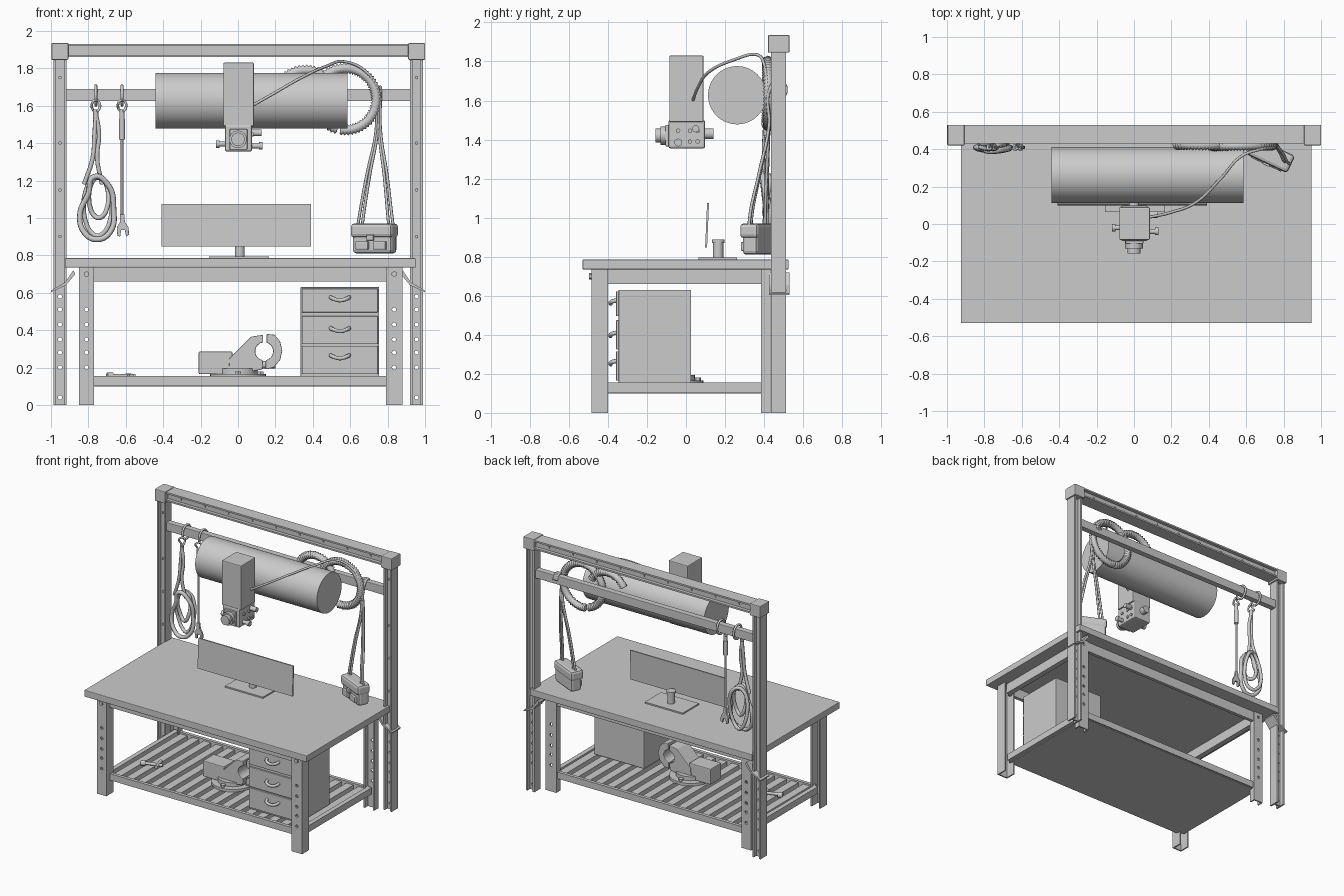
import bpy, bmesh, math
from mathutils import Vector, Matrix
from math import sin, cos, pi, radians

def add(name, bm, bevel=0.0, smooth=False):
    bmesh.ops.recalc_face_normals(bm, faces=bm.faces[:])
    me = bpy.data.meshes.new(name)
    bm.to_mesh(me)
    bm.free()
    ob = bpy.data.objects.new(name, me)
    bpy.context.collection.objects.link(ob)
    if bevel:
        m = ob.modifiers.new("bevel", 'BEVEL')
        m.width, m.segments = bevel, 2
    if smooth:
        bpy.ops.object.select_all(action='DESELECT')
        ob.select_set(True)
        bpy.context.view_layer.objects.active = ob
        bpy.ops.object.shade_smooth_by_angle(angle=radians(35))
    return ob

def box_bm(bm, x0, x1, y0, y1, z0, z1):
    mat = Matrix.Translation(((x0+x1)/2, (y0+y1)/2, (z0+z1)/2)) @ Matrix.Diagonal((x1-x0, y1-y0, z1-z0, 1))
    bmesh.ops.create_cube(bm, size=1, matrix=mat)

def boxes(name, dims, bevel=0.0):
    bm = bmesh.new()
    for d in dims:
        box_bm(bm, *d)
    return add(name, bm, bevel)

def cyls(name, items, n=24):
    """items: (start, end, radius)"""
    bm = bmesh.new()
    for p, q, r in items:
        p, q = Vector(p), Vector(q)
        mat = Matrix.Translation((p+q)/2) @ (q-p).to_track_quat('Z', 'Y').to_matrix().to_4x4()
        bmesh.ops.create_cone(bm, cap_ends=True, segments=n, radius1=r, radius2=r, depth=(q-p).length, matrix=mat)
    return add(name, bm, smooth=True)

def prism(name, pts, axis, t0, t1, bevel=0.0):
    put = {'x': lambda a, b, t: (t, a, b), 'y': lambda a, b, t: (a, t, b), 'z': lambda a, b, t: (a, b, t)}[axis]
    bm = bmesh.new()
    f = bm.faces.new([bm.verts.new(put(a, b, t0)) for a, b in pts])
    e = bmesh.ops.extrude_face_region(bm, geom=[f])
    d = Vector(put(0, 0, t1-t0))
    bmesh.ops.translate(bm, vec=d, verts=[v for v in e['geom'] if isinstance(v, bmesh.types.BMVert)])
    return add(name, bm, bevel)

def tube(name, pts, r, cyclic=False, radii=None):
    cu = bpy.data.curves.new(name, 'CURVE')
    cu.dimensions, cu.bevel_depth, cu.bevel_resolution, cu.use_fill_caps = '3D', r, 2, True
    cu.resolution_u = 8
    sp = cu.splines.new('POLY' if radii else 'BEZIER')
    if radii:
        sp.points.add(len(pts)-1)
        for p, c, k in zip(sp.points, pts, radii):
            p.co, p.radius = (*c, 1), k
    else:
        sp.bezier_points.add(len(pts)-1)
        for p, c in zip(sp.bezier_points, pts):
            p.co, p.handle_left_type, p.handle_right_type = c, 'AUTO', 'AUTO'
    sp.use_cyclic_u = cyclic
    ob = bpy.data.objects.new(name, cu)
    bpy.context.collection.objects.link(ob)
    bpy.ops.object.select_all(action='DESELECT')
    ob.select_set(True)
    bpy.context.view_layer.objects.active = ob
    bpy.ops.object.convert(target='MESH')
    return bpy.context.view_layer.objects.active

def holes(ob, spots, y0, y1, r=0.011):
    cut = cyls("hole_cutter", [((x, y0, z), (x, y1, z), r) for x, z in spots], 12)
    m = ob.modifiers.new("holes", 'BOOLEAN')
    m.operation, m.object, m.solver = 'DIFFERENCE', cut, 'EXACT'
    bpy.context.view_layer.update()
    bpy.context.view_layer.objects.active = ob
    bpy.ops.object.modifier_apply(modifier=m.name)
    bpy.data.objects.remove(cut)

def h_profile(a0, a1, b0, b1, t, w):
    m = (b0+b1)/2
    return [(a0, b0), (a0+t, b0), (a0+t, m-w), (a1-t, m-w), (a1-t, b0), (a1, b0),
            (a1, b1), (a1-t, b1), (a1-t, m+w), (a0+t, m+w), (a0+t, b1), (a0, b1)]

def u_profile(x0, x1, yweb, yopen, t):
    s = t if yopen > yweb else -t
    return [(x0, yweb), (x1, yweb), (x1, yopen), (x1-t, yopen), (x1-t, yweb+s), (x0+t, yweb+s), (x0+t, yopen), (x0, yopen)]

# Table top and the apron under it
boxes("table_top", [(-0.925, 0.95, -0.53, 0.525, 0.735, 0.785)], 0.004)
boxes("apron", [(-0.80, 0.82, -0.44, -0.415, 0.66, 0.735), (-0.80, 0.82, 0.40, 0.425, 0.66, 0.735),
                (-0.83, -0.79, -0.42, 0.41, 0.66, 0.735), (0.81, 0.85, -0.42, 0.41, 0.66, 0.735)])

# Legs: folded channels with adjustment holes
zs = [0.20, 0.28, 0.35, 0.43, 0.51, 0.70]
for side, x0, x1 in (("left", -0.85, -0.77), ("right", 0.79, 0.88)):
    xm = (x0+x1)/2
    leg = prism("front_leg_"+side, u_profile(x0, x1, -0.485, -0.40, 0.01), 'z', 0, 0.735)
    holes(leg, [(xm, z) for z in zs], -0.52, -0.46)
    cyls("leg_bolt_"+side, [((xm, -0.497, 0.70), (xm, -0.47, 0.70), 0.016)], 6)
    leg = prism("back_leg_"+side, u_profile(x0, x1, 0.432, 0.385, 0.01), 'z', 0, 0.735)
    holes(leg, [(xm, z) for z in zs], 0.41, 0.45)

# Rear frame: uprights, beam, corner blocks, sloped flaps
for side, x0, x1, s in (("left", -0.987, -0.917, -1), ("right", 0.92, 0.99, 1)):
    xm = (x0+x1)/2
    up = prism("upright_"+side, h_profile(x0, x1, 0.435, 0.512, 0.013, 0.007), 'z', 0, 1.87)
    holes(up, [(xm, z) for z in (0.04, 0.2, 0.28, 0.35, 0.43, 0.51, 0.58)], 0.44, 0.50)
    cyls("upright_bolts_"+side, [((xm, 0.455, z), (xm, 0.47, z), 0.009) for z in (0.9, 1.15, 1.4, 1.75)], 10)
    boxes("corner_block_"+side, [(xm-0.045, xm+0.045, 0.42, 0.53, 1.845, 1.935)], 0.005)
    prism("flap_"+side, [(s*0.87, 0.70), (s*0.92, 0.64), (s*1.0, 0.603), (s*1.0, 0.612), (s*0.925, 0.655), (s*0.88, 0.72)],
          'y', 0.425, 0.53)
prism("top_beam", [(b, a) for a, b in h_profile(1.86, 1.93, 0.43, 0.53, 0.012, 0.025)], 'x', -0.93, 0.93)
cyls("beam_bolts", [((x/10, 0.448, 1.895), (x/10, 0.512, 1.895), 0.008) for x in range(-8, 9, 2)], 10)
boxes("hanging_bar", [(-0.925, 0.925, 0.45, 0.495, 1.625, 1.69)], 0.004)

# Lower shelf with ribs
boxes("shelf", [(-0.79, 0.81, -0.42, 0.41, 0.10, 0.112), (-0.79, 0.81, -0.44, -0.415, 0.105, 0.155),
                (-0.79, 0.81, 0.395, 0.42, 0.105, 0.155), (-0.82, -0.785, -0.42, 0.41, 0.105, 0.155),
                (0.805, 0.84, -0.42, 0.41, 0.105, 0.155)])
boxes("shelf_ribs", [(x-0.03, x+0.03, -0.41, 0.39, 0.112, 0.145) for x in [-0.73+i*0.1 for i in range(16)]])

# Drawer cabinet
boxes("cabinet", [(0.335, 0.755, -0.345, 0.026, 0.15, 0.63)], 0.003)
for i, (z0, z1, zh) in enumerate(((0.165, 0.315, 0.255), (0.325, 0.475, 0.40), (0.495, 0.622, 0.565))):
    boxes(f"drawer_{i}", [(0.342, 0.748, -0.358, -0.34, z0, z1)], 0.003)
    tube(f"drawer_handle_{i}", [(0.495, -0.35, zh+0.012), (0.505, -0.38, zh+0.005), (0.545, -0.386, zh-0.006),
                                (0.585, -0.38, zh+0.005), (0.595, -0.35, zh+0.012)], 0.011)

# Vise
cyls("vise_base", [((0, -0.06, 0.145), (0, -0.06, 0.165), 0.15), ((0, -0.06, 0.165), (0, -0.06, 0.195), 0.105)], 32)
boxes("vise_slide", [(-0.21, -0.03, -0.125, 0.005, 0.165, 0.285)], 0.006)
c = (0.14, 0.287)
arc = lambda r, a, b, n: [(c[0]+r*cos(radians(a+(b-a)*i/n)), c[1]+r*sin(radians(a+(b-a)*i/n))) for i in range(n+1)]
prism("vise_body", [(-0.05, 0.18), (-0.045, 0.25), (0.07, 0.365), (0.135, 0.375)] + arc(0.048, 97, 263, 9)
      + [(0.13, 0.19), (0.05, 0.175)], 'y', -0.13, 0.01, 0.004)
prism("vise_jaw", arc(0.048, -80, 75, 9) + [(0.153, 0.38), (0.195, 0.375), (0.225, 0.34), (0.237, 0.29), (0.225, 0.24),
      (0.19, 0.20), (0.148, 0.19)], 'y', -0.12, 0.0, 0.004)
cyls("vise_bolts", [((x, -0.06+y, 0.16), (x, -0.06+y, 0.18), 0.018) for x, y in ((-.12, 0), (.12, 0), (0, .12), (0, -.12))], 6)
cyls("vise_screw", [((0.10, -0.06, 0.215), (0.2, -0.06, 0.215), 0.02)])

# Small loose tool lying on the shelf
cyls("loose_tool", [((-0.68, -0.16, 0.155), (-0.55, -0.12, 0.155), 0.011), ((-0.57, -0.17, 0.155), (-0.60, -0.07, 0.155), 0.012),
                    ((-0.70, -0.165, 0.153), (-0.67, -0.155, 0.153), 0.02)], 12)

# Monitor
prism("monitor_panel", [(0.098, 0.848), (0.108, 0.848), (0.118, 1.075), (0.108, 1.075)], 'x', -0.41, 0.39)
boxes("monitor_base", [(-0.155, 0.165, 0.065, 0.26, 0.785, 0.795)])
cyls("monitor_post", [((0.01, 0.165, 0.79), (0.01, 0.165, 0.875), 0.026), ((0.01, 0.165, 0.87), (0.01, 0.165, 0.887), 0.033)])

# Large drum and the tool head in front of it
cyls("drum", [((-0.44, 0.262, 1.627), (0.585, 0.262, 1.627), 0.149)], 64)
boxes("head_column", [(-0.078, 0.085, -0.085, 0.09, 1.49, 1.83)], 0.006)
boxes("head_housing", [(-0.07, 0.075, -0.09, 0.098, 1.355, 1.50)], 0.01)
boxes("head_plate", [(-0.045, 0.05, -0.105, -0.085, 1.365, 1.475)], 0.004)
cyls("head_nozzle", [((0, -0.13, 1.42), (0, -0.09, 1.42), 0.047), ((0, -0.157, 1.42), (0, -0.12, 1.42), 0.036)])
cyls("head_knobs", [((0, 0.09, 1.43), (0, 0.14, 1.43), 0.027), ((-0.1, -0.02, 1.395), (-0.06, -0.02, 1.395), 0.013),
                    ((-0.118, -0.02, 1.395), (-0.098, -0.02, 1.395), 0.02), ((0.07, 0.05, 1.455), (0.125, 0.05, 1.455), 0.018),
                    ((0.07, -0.04, 1.385), (0.115, -0.04, 1.385), 0.014), ((0.112, -0.04, 1.385), (0.13, -0.04, 1.385), 0.02)]
     + [((0.07, y, z), (0.084, y, z), 0.011) for y in (-0.04, 0.02, 0.06) for z in (1.39, 1.445)], 16)
tube("cable", [(0.075, 0.035, 1.60), (0.19, 0.06, 1.665), (0.33, 0.115, 1.745), (0.47, 0.25, 1.81), (0.57, 0.36, 1.835),
               (0.68, 0.40, 1.785), (0.755, 0.415, 1.66), (0.74, 0.42, 1.55)], 0.008)

# Ribbed hoses looped on the bar
def hose(name, cx, cz, r, a0, a1, y0, y1):
    n = 2*int(r*radians(a1-a0)/0.017)
    pts = [(cx+r*cos(radians(a0+(a1-a0)*i/n)), y0+(y1-y0)*i/n, cz+r*sin(radians(a0+(a1-a0)*i/n))) for i in range(n+1)]
    tube(name, pts, 0.03, radii=[1.0 if i % 2 else 0.68 for i in range(n+1)])
hose("hose_loop", 0.575, 1.635, 0.165, -100, 255, 0.425, 0.415)
hose("hose_arc", 0.36, 1.635, 0.155, 25, 150, 0.42, 0.425)

# Shoulder bag hung by a doubled strap
bag = [boxes("bag_body", [(-0.115, 0.115, -0.04, 0.045, 0, 0.145)], 0.018),
       boxes("bag_flap", [(-0.122, 0.122, -0.052, 0.05, 0.085, 0.16)], 0.018),
       boxes("bag_pockets", [(-0.09, -0.015, -0.058, -0.03, 0.02, 0.065), (0.015, 0.09, -0.058, -0.03, 0.02, 0.065)], 0.006),
       boxes("bag_buckle", [(-0.02, 0.02, -0.062, -0.045, 0.07, 0.1)], 0.003)]
for b in bag:
    b.matrix_world = Matrix.Translation((0.73, 0.37, 0.81)) @ Matrix.Rotation(radians(-25), 4, 'Z')
for i, (x, y) in enumerate(((0.635, 0.415), (0.66, 0.405), (0.81, 0.335), (0.835, 0.325))):
    top = 0.738+0.008*i
    tube(f"bag_strap_{i}", [(x, y, 0.92), (x+0.1*(0.74-x), y, 0.99), ((x+top)/2, (y+0.42)/2, 1.22), (top, 0.425, 1.47),
                            (top, 0.43, 1.66), (top, 0.47, 1.70), (top, 0.505, 1.66)], 0.008)

# Coiled rope and spanner hung from hooks on the bar
def ring(name, x, y, z, ry, rz, r, plane='x', n=12):
    pts = [(x, y+ry*cos(2*pi*i/n), z+rz*sin(2*pi*i/n)) if plane == 'x' else
           (x+ry*cos(2*pi*i/n), y+0.012*sin(4*pi*i/n), z+rz*sin(2*pi*i/n)) for i in range(n)]
    tube(name, pts, r, True)
for name, x in (("rope", -0.76), ("spanner", -0.62)):
    ring(name+"_hook", x, 0.465, 1.655, 0.048, 0.052, 0.008)
    ring(name+"_eye", x, 0.41, 1.60, 0.022, 0.03, 0.007, 'z')
    cyls(name+"_clip", [((x, 0.41, 1.53), (x, 0.41, 1.58), 0.014)], 12)
for i, dx in enumerate((-0.012, 0.012)):
    tube(f"rope_strand_{i}", [(-0.76, 0.41, 1.56), (-0.755+dx, 0.405, 1.45), (-0.765+dx, 0.40, 1.32), (-0.775+dx*4, 0.41, 1.18)], 0.012)
tube("rope_outer_loop", [(-0.77, 0.39, 1.22), (-0.69, 0.40, 1.17), (-0.665, 0.41, 1.05), (-0.68, 0.40, 0.93), (-0.75, 0.39, 0.885),
                         (-0.82, 0.40, 0.92), (-0.845, 0.41, 1.02), (-0.80, 0.40, 1.13)], 0.015, True)
ring("rope_inner_loop", -0.745, 0.415, 1.11, 0.052, 0.11, 0.013, 'z')
ring("rope_middle_loop", -0.75, 0.44, 1.06, 0.075, 0.155, 0.013, 'z')
cyls("spanner_grip", [((-0.62, 0.41, 1.42), (-0.62, 0.41, 1.53), 0.016), ((-0.62, 0.41, 1.02), (-0.62, 0.41, 1.43), 0.007)], 12)
prism("spanner_head", [(-0.632, 1.02), (-0.632, 0.975), (-0.648, 0.95), (-0.645, 0.905), (-0.63, 0.90), (-0.625, 0.935), (-0.605, 0.935),
                       (-0.598, 0.90), (-0.583, 0.91), (-0.585, 0.95), (-0.605, 0.98), (-0.608, 1.02)], 'y', 0.402, 0.418, 0.002)
